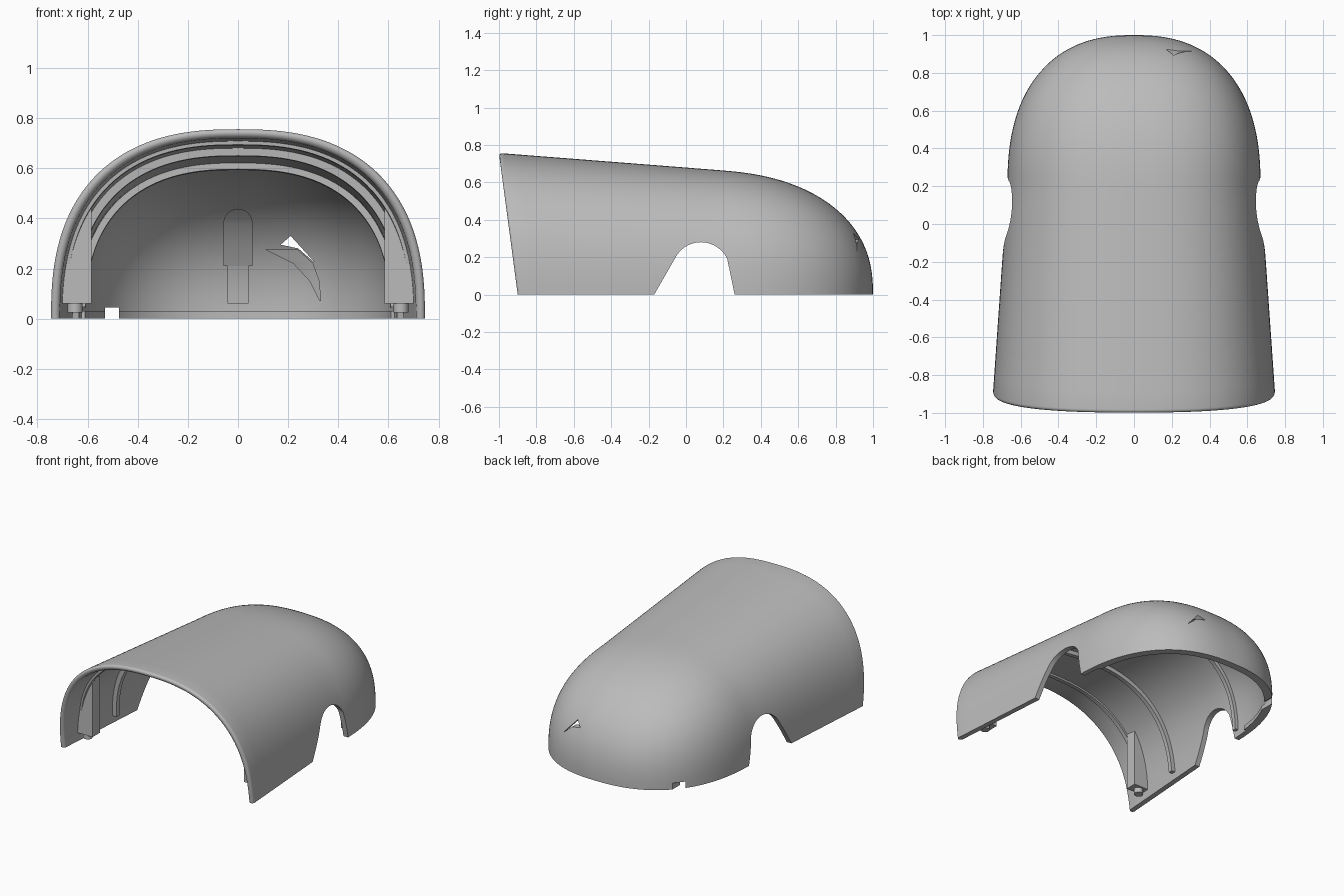
import bpy, bmesh, math

if "Cube" in bpy.data.objects:
    bpy.data.objects.remove(bpy.data.objects["Cube"], do_unlink=True)

grey = bpy.data.materials.new("plain grey")
grey.use_nodes = True
colour = (0.5, 0.5, 0.5, 1)
grey.diffuse_color = colour
grey.node_tree.nodes["Principled BSDF"].inputs["Base Color"].default_value = colour

T = 0.036        # shell thickness
POW = 2.5        # squareness of the arched section
TAIL_POW = 2.4   # squareness of the rounded rear
FRONT, BEND = -0.9, 0.2


def finish(name, bm):
    bmesh.ops.remove_doubles(bm, verts=bm.verts, dist=1e-5)
    bmesh.ops.recalc_face_normals(bm, faces=bm.faces)
    mesh = bpy.data.meshes.new(name)
    bm.to_mesh(mesh)
    bm.free()
    mesh.materials.append(grey)
    obj = bpy.data.objects.new(name, mesh)
    bpy.context.collection.objects.link(obj)
    return obj


def smooth(obj):
    bpy.ops.object.select_all(action='DESELECT')
    obj.select_set(True)
    bpy.context.view_layer.objects.active = obj
    bpy.ops.object.shade_smooth_by_angle(angle=math.radians(35))


def loft(name, sections):
    """Skin a row of closed sections and cap both ends."""
    bm = bmesh.new()
    rows = [[bm.verts.new(p) for p in s] for s in sections]
    n = len(rows[0])
    for a, b in zip(rows, rows[1:]):
        for j in range(n):
            bm.faces.new((a[j], a[(j + 1) % n], b[(j + 1) % n], b[j]))
    bm.faces.new(rows[0])
    bm.faces.new(rows[-1])
    return finish(name, bm)


def size(y, d):
    """Half width and height of the body at y, inset by d."""
    s = min(y, BEND) - FRONT
    w, h = 0.747 - 0.07 * s - d, 0.757 - 0.085 * s - d
    if y > BEND:
        k = min(1, (y - BEND) / (1 - BEND - d))
        f = max(0, 1 - k ** TAIL_POW) ** (1 / TAIL_POW)
        w, h = w * f, h * f * (1 - 0.1 * k)
    return w, h


def arch_point(y, d, a):
    w, h = size(y, d)
    c, s = math.cos(a), max(0, math.sin(a))
    x = math.copysign(abs(c) ** (2 / POW), c) * w
    z = s ** (2 / POW) * h
    lean = 0.133 * max(0, (BEND - y) / (BEND - FRONT))
    return x, y - lean * z, z


def back_y(x, z):
    """Inner face of the rounded rear wall, found by bisection."""
    low, high = BEND, 1 - T
    for _ in range(30):
        mid = (low + high) / 2
        w, h = size(mid, T)
        if w > 0 and (abs(x) / w) ** POW + (z / h) ** POW < 1:
            low = mid
        else:
            high = mid
    return low


# Shell: outer skin, rounded front rim, inner skin
STEPS, TAIL, RUN = 96, 40, 12
r = T / 2


def skin(d):
    ys = [BEND + (1 - BEND - d) * math.sin(math.pi / 2 * i / TAIL) for i in range(TAIL, 0, -1)]
    ys += [BEND + (FRONT + r - BEND) * i / RUN for i in range(RUN + 1)]
    return [(y, d) for y in ys]


rim = [(FRONT + r - r * math.sin(a), r - r * math.cos(a))
       for a in [math.pi * i / 9 for i in range(1, 9)]]
rings = skin(0) + rim + skin(T)[::-1]
bm = bmesh.new()
grid = [[bm.verts.new(arch_point(y, d, math.pi * j / STEPS)) for j in range(STEPS + 1)]
        for y, d in rings]
for a, b in zip(grid, grid[1:]):
    for j in range(STEPS):
        bm.faces.new((a[j], a[j + 1], b[j + 1], b[j]))
for i in range(len(grid) // 2 - 1):
    for j in (0, STEPS):
        bm.faces.new((grid[i][j], grid[i + 1][j], grid[-2 - i][j], grid[-1 - i][j]))
shell = finish("body_shell", bm)


# Inner lip along the bottom edge of the rear
def lip_section(a):
    out = []
    c, s = math.cos(a), math.sin(a)
    for d, z in ((T - 0.01, 0), (T + 0.015, 0), (T + 0.015, 0.03), (T - 0.01, 0.03)):
        w = size(BEND, d)[0]
        out.append((math.copysign(abs(c) ** (2 / TAIL_POW), c) * w,
                    BEND + (1 - BEND - d) * s ** (2 / TAIL_POW), z))
    return out


rear_lip = loft("rear_lip", [lip_section(math.pi * (0.06 + 0.88 * i / 64)) for i in range(65)])

# Cutters: wheel arches, rear edge notch, small rear slot
arc = [math.radians(25 + 130 * i / 24) for i in range(25)]
wheel = [(0.267, -0.05), (0.26, 0)]
wheel += [(0.08 + 0.155 * math.cos(a), 0.125 + 0.155 * math.sin(a)) for a in arc]
wheel += [(-0.17, 0), (-0.2, -0.05)]
slot = [(0.17, 0.295), (0.21, 0.33), (0.31, 0.22), (0.24, 0.28)]
notch = [(-0.53, -0.05), (-0.475, -0.05), (-0.475, 0.045), (-0.53, 0.045)]
cutters = [
    loft("arch_cutter", [[(x, y, z) for y, z in wheel] for x in (-1, 1)]),
    loft("notch_cutter", [[(x, y, z) for x, z in notch] for y in (0.5, 1.1)]),
    loft("slot_cutter", [[(x, y, z) for x, z in slot] for y in (0.6, 1.2)]),
]
for target, tools in ((shell, cutters), (rear_lip, cutters[1:2])):
    bpy.context.view_layer.objects.active = target
    for tool in tools:
        mod = target.modifiers.new("cut", 'BOOLEAN')
        mod.operation, mod.solver, mod.object = 'DIFFERENCE', 'EXACT', tool
        bpy.ops.object.modifier_apply(modifier=mod.name)
for tool in cutters:
    bpy.data.objects.remove(tool, do_unlink=True)
smooth(shell)
smooth(rear_lip)

# Stiffening ribs under the roof
for name, y, depth, start in (("front_rib", -0.73, 0.014, 0.05),
                              ("middle_rib", -0.4, 0.03, 0.04),
                              ("rear_rib", 0.285, 0.025, 0.04)):
    rows = []
    for i in range(65):
        a = start + (math.pi - 2 * start) * i / 64
        rows.append([arch_point(y + dy, d, a) for dy, d in
                     ((-0.015, T - 0.01), (0.015, T - 0.01),
                      (0.015, T + depth), (-0.015, T + depth))])
    smooth(loft(name, rows))

# Mounting posts with round feet inside the front corners
post = [(0.585, 0.06), (0.715, 0.06), (0.705, 0.2), (0.675, 0.34), (0.64, 0.43), (0.585, 0.5)]
for side, word in ((1, "left"), (-1, "right")):
    loft(word + "_post", [[(side * x, y, z) for x, z in post] for y in (-0.77, -0.69)])
    circle = [math.tau * i / 20 for i in range(20)]
    smooth(loft(word + "_post_foot",
                [[(side * 0.65 + 0.03 * math.cos(a), -0.73 + 0.03 * math.sin(a), z)
                  for a in circle] for z in (0.025, 0.065)]))


# Raised pads that follow the rear wall
def wall_pad(name, rows, depth):
    smooth(loft(name, [[(xa, back_y(xa, z) + 0.01, z), (xb, back_y(xb, z) + 0.01, z),
                        (xb, back_y(xb, z) - depth, z), (xa, back_y(xa, z) - depth, z)]
                       for xa, xb, z in rows]))


dome = [(0.058 * math.cos(a), 0.38 + 0.058 * math.sin(a))
        for a in [math.pi / 2 * i / 8 for i in range(8)]]
wall_pad("rear_boss", [(-x, x, z) for x, z in [(0.058, 0.21), (0.058, 0.3)] + dome], 0.03)
wall_pad("rear_boss_stem", [(-0.042, 0.042, 0.06 + 0.03 * i) for i in range(8)], 0.025)
wall_pad("rear_blade", [(0.325, 0.332, 0.07), (0.285, 0.325, 0.15),
                        (0.22, 0.3, 0.22), (0.11, 0.24, 0.275)], 0.012)
